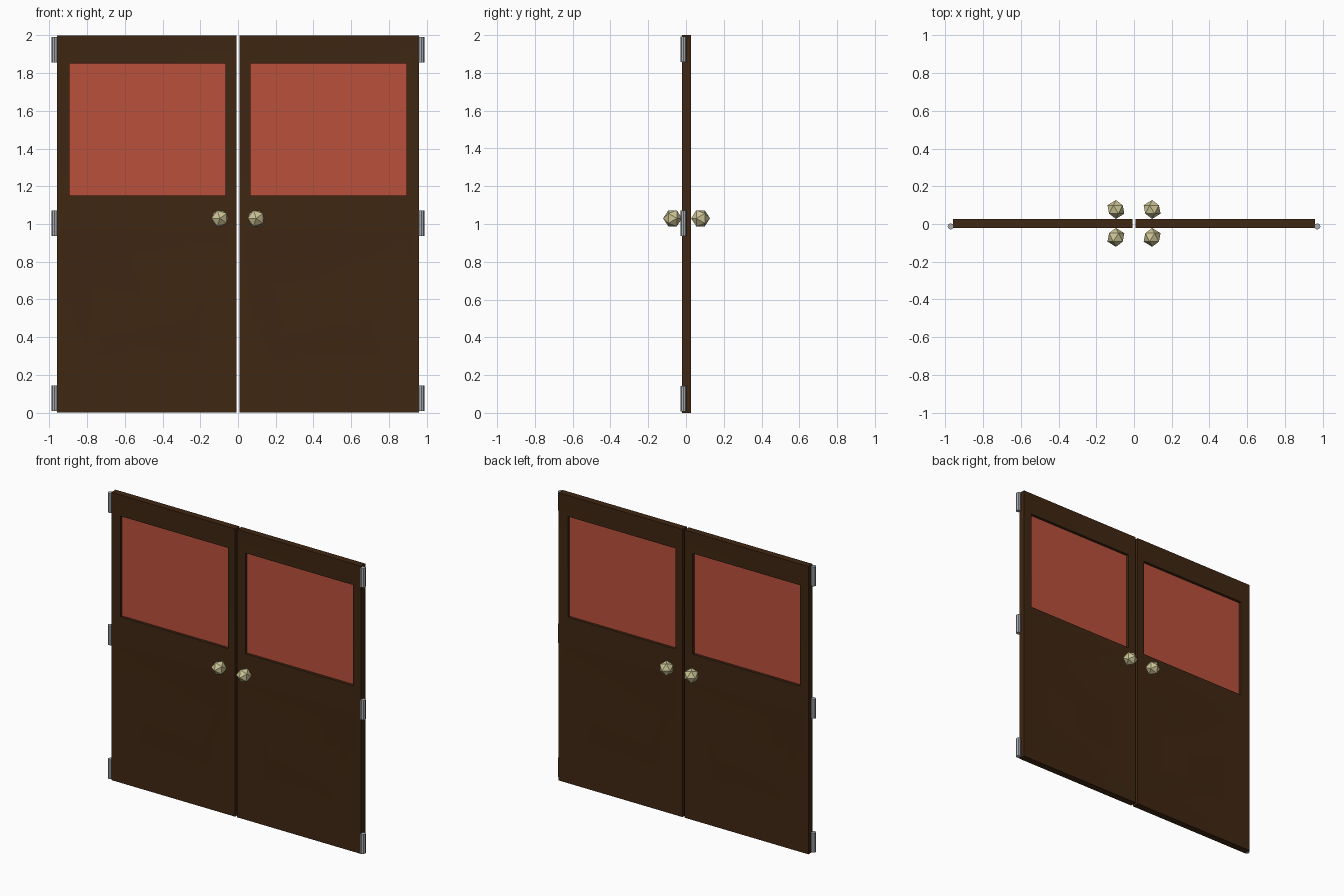
import bpy, bmesh, math

if "Cube" in bpy.data.objects:
    bpy.data.objects.remove(bpy.data.objects["Cube"])

FRONT, BACK, MID = -0.02, 0.027, 0.0035


def material(name, rgba):
    m = bpy.data.materials.new(name)
    m.diffuse_color = rgba
    m.use_nodes = True
    m.node_tree.nodes["Principled BSDF"].inputs["Base Color"].default_value = m.diffuse_color
    return m


wood = material("dark_wood", (0.05, 0.02, 0.006, 1))
tint = material("tinted_glass", (0.49, 0.08, 0.045, 0.8))
brass = material("pale_brass", (0.6, 0.55, 0.3, 1))
steel = material("steel", (0.4, 0.42, 0.45, 1))


def finish(bm, name, mat):
    bmesh.ops.remove_doubles(bm, verts=bm.verts, dist=0.0005)
    bmesh.ops.recalc_face_normals(bm, faces=bm.faces)
    me = bpy.data.meshes.new(name)
    bm.to_mesh(me)
    bm.free()
    me.materials.append(mat)
    ob = bpy.data.objects.new(name, me)
    bpy.context.collection.objects.link(ob)
    return ob


def ring(bm, s, x0, x1, z0, z1, y):
    return [bm.verts.new((s * x, y, z)) for x, z in
            ((x0, z0), (x1, z0), (x1, z1), (x0, z1))]


def bridge(bm, a, b, skip=None):
    # sides: 0 bottom, 1 outer, 2 top, 3 inner
    for i in range(4):
        if i != skip:
            j = (i + 1) % 4
            bm.faces.new((a[i], a[j], b[j], b[i]))


def build_door(s, side):
    bm = bmesh.new()
    uppers, lowers, reveals = [], [], []
    for y, inward in ((FRONT, 1), (BACK, -1)):
        # window frame sloping slightly into the opening
        up = ring(bm, s, 0.008, 0.96, 1.0, 2.0, y)
        hole = ring(bm, s, 0.067, 0.893, 1.15, 1.85, y + inward * 0.005)
        bridge(bm, up, hole)
        # lower half with a raised centre panel
        low = ring(bm, s, 0.008, 0.96, 0.0, 1.0, y)
        edge = ring(bm, s, 0.06, 0.90, 0.08, 0.95, y + inward * 0.001)
        groove = ring(bm, s, 0.16, 0.80, 0.27, 0.71, y + inward * 0.011)
        centre = ring(bm, s, 0.26, 0.70, 0.37, 0.54, y + inward * 0.003)
        bridge(bm, low, edge)
        bridge(bm, edge, groove)
        bridge(bm, groove, centre)
        bm.faces.new(centre)
        uppers.append(up)
        lowers.append(low)
        reveals.append(hole)
    bridge(bm, *uppers, skip=0)
    bridge(bm, *lowers, skip=2)
    bridge(bm, *reveals)
    door = finish(bm, side + "_door", wood)
    bpy.context.view_layer.objects.active = door
    door.select_set(True)
    bpy.ops.object.shade_smooth_by_angle(angle=math.radians(30))
    door.select_set(False)

    # window pane
    bm = bmesh.new()
    bm.faces.new(ring(bm, s, 0.067, 0.893, 1.15, 1.85, MID))
    finish(bm, side + "_window_pane", tint)

    # faceted knobs on both faces
    for y, face in ((-0.071, "front"), (0.077, "back")):
        bpy.ops.mesh.primitive_ico_sphere_add(
            subdivisions=1, radius=0.05, location=(s * 0.096, y, 1.03),
            rotation=(math.copysign(math.pi / 2, y), 0, 0))
        ob = bpy.context.object
        ob.name = f"{side}_{face}_knob"
        ob.data.materials.append(brass)
        ob.select_set(False)

    # hinge barrels
    for i, z in enumerate((0.075, 1.005, 1.925)):
        bpy.ops.mesh.primitive_cylinder_add(
            vertices=8, radius=0.0165, depth=0.135,
            location=(s * 0.972, -0.013, z))
        ob = bpy.context.object
        ob.name = f"{side}_hinge_{i + 1}"
        ob.data.materials.append(steel)
        ob.select_set(False)


build_door(-1, "left")
build_door(1, "right")
